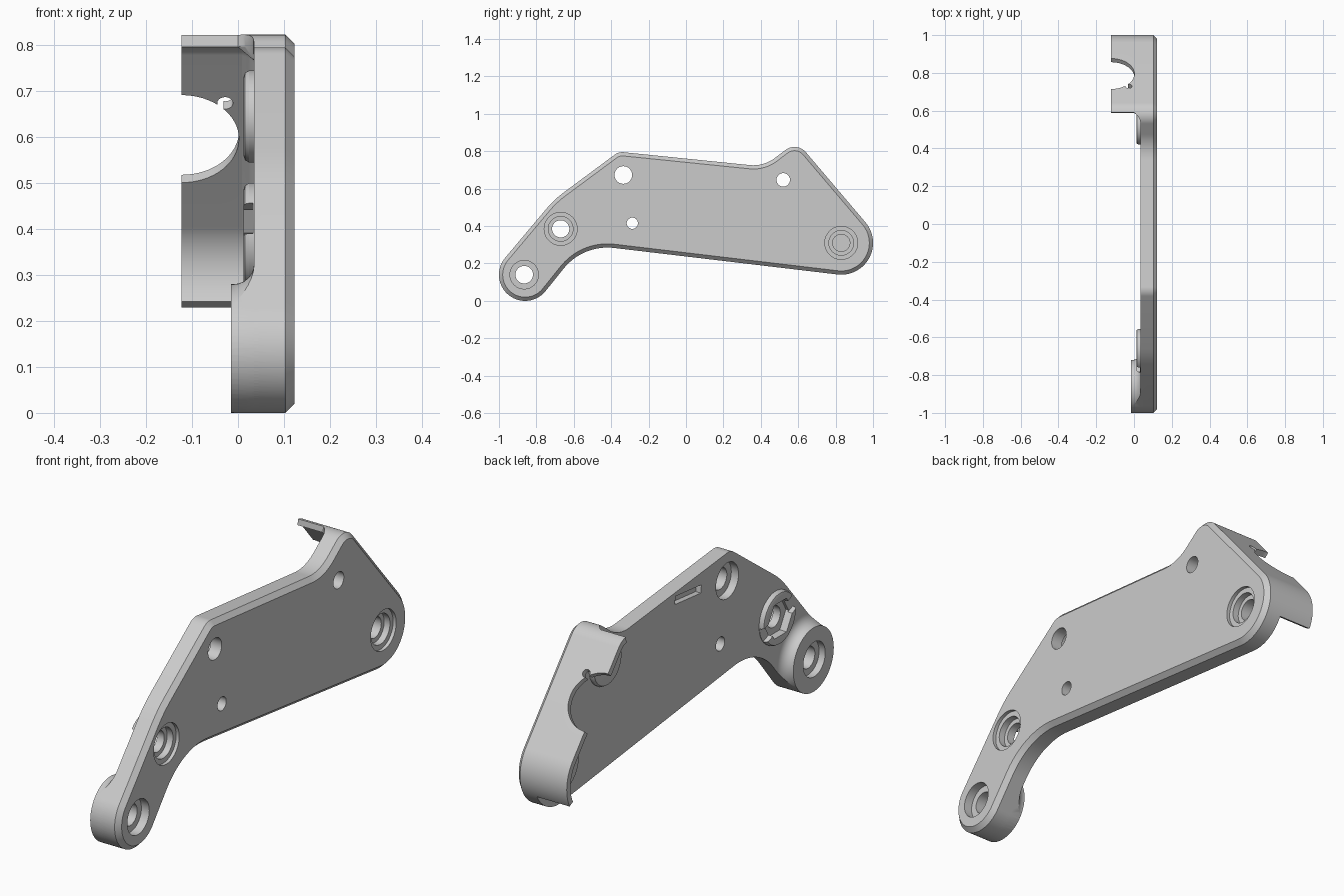
import bpy, bmesh, math
from mathutils import Matrix, Vector

if "Cube" in bpy.data.objects:
    bpy.data.objects.remove(bpy.data.objects["Cube"])

# One grey material
grey = bpy.data.materials.new("plain grey")
grey.use_nodes = True
grey.diffuse_color = (0.6, 0.6, 0.6, 1)
grey.node_tree.nodes["Principled BSDF"].inputs["Base Color"].default_value = (0.6, 0.6, 0.6, 1)

INNER, OUTER, CHAMFER, REACH = 0.035, 0.123, 0.02, -0.123


def make(name, bm):
    bmesh.ops.recalc_face_normals(bm, faces=bm.faces)
    mesh = bpy.data.meshes.new(name)
    bm.to_mesh(mesh)
    bm.free()
    obj = bpy.data.objects.new(name, mesh)
    bpy.context.collection.objects.link(obj)
    mesh.materials.append(grey)
    return obj


def loft(name, rings):
    """Skin closed rings of points and cap both ends."""
    bm = bmesh.new()
    loops = [[bm.verts.new(p) for p in ring] for ring in rings]
    n = len(loops[0])
    for a, b in zip(loops, loops[1:]):
        for i in range(n):
            j = (i + 1) % n
            bm.faces.new((a[i], a[j], b[j], b[i]))
    bm.faces.new(loops[0])
    bm.faces.new(loops[-1])
    return make(name, bm)


def lathe(name, y, z, profile, sides=64, turn=0):
    """Turned shape around an axis along x; profile is (radius, x)."""
    angles = [turn + math.tau * i / sides for i in range(sides)]
    return loft(name, [[(x, y + r * math.cos(a), z + r * math.sin(a)) for a in angles]
                       for r, x in profile])


def box(name, centre, size, tilt):
    bm = bmesh.new()
    bmesh.ops.create_cube(bm, size=1, matrix=Matrix.Translation(centre)
                          @ Matrix.Rotation(tilt, 4, 'X') @ Matrix.Diagonal((*size, 1)))
    return make(name, bm)


def combine(target, tool, operation):
    mod = target.modifiers.new(operation, 'BOOLEAN')
    mod.operation, mod.object, mod.solver = operation, tool, 'EXACT'
    bpy.context.view_layer.objects.active = target
    bpy.ops.object.modifier_apply(modifier=mod.name)
    bpy.data.objects.remove(tool)


def belt(circles):
    """Outline of arcs joined by tangent lines; negative radius is concave."""
    n = len(circles)
    normals = []
    for i in range(n):
        (y0, z0, r0), (y1, z1, r1) = circles[i], circles[(i + 1) % n]
        dy, dz = y1 - y0, z1 - z0
        normals.append(math.atan2(dz, dy) - math.acos((r0 - r1) / math.hypot(dy, dz)))
    points = []
    for i, (y, z, r) in enumerate(circles):
        start, span = normals[i - 1], normals[i] - normals[i - 1]
        span = span % math.tau if r > 0 else -((-span) % math.tau)
        steps = max(2, round(abs(span) / math.radians(3)))
        for k in range(steps + 1):
            a = start + span * k / steps
            out = Vector((0, math.cos(a), math.sin(a)))
            points.append((Vector((0, y, z)) + out * r, out))
    return points


def ring(points, x, inset=0):
    return [p - n * inset + Vector((x, 0, 0)) for p, n in points]


outline = belt([(-.86, .14, .14), (-.42, -.015, -.3), (.83, .31, .17),
                (.58, .743, .08), (.36, .915, -.19), (-.34, .725, .07),
                (-.36, .175, .5)])

# Plate with a chamfer on its outer face
plate = loft("bracket", [ring(outline, INNER), ring(outline, OUTER - CHAMFER),
                         ring(outline, OUTER, CHAMFER)])

# Rear flange following the edge, with a fillet into the plate
wall = 0.026


def section(point, normal, shape):
    return [point - normal * d + Vector((x, 0, 0)) for d, x in shape]


fillet = [(wall + .035 * (1 - math.sin(a)), .035 * (1 - math.cos(a)))
          for a in [math.radians(15 * k) for k in range(6, -1, -1)]]
profile = [(0, INNER), (0, REACH), (wall, REACH)] + fillet[::-1][-1:] \
    + [(wall + .035 * (1 - math.cos(math.radians(15 * k))),
        .035 * math.sin(math.radians(15 * k))) for k in range(1, 7)]
edge = [(p, n) for p, n in outline if p.y > .588 and p.z > .225]
flange = loft("flange", [section(p, n, profile) for p, n in edge])

# Round window and small hole, square to the sloping wall
slope = Vector((0, .756, .655))
aim = slope.to_track_quat('Z', 'Y').to_matrix().to_4x4()
for centre, radius in [((REACH, .795, .613), .125), ((-.028, .728, .69), .017)]:
    bm = bmesh.new()
    bmesh.ops.create_cone(bm, cap_ends=True, segments=64, radius1=radius, radius2=radius,
                          depth=.15, matrix=Matrix.Translation(centre) @ aim)
    combine(flange, make("window_cutter", bm), 'DIFFERENCE')
combine(plate, flange, 'UNION')

# Curved gusset running out from the flange along the top edge
run = [(p, n) for p, n in outline if .535 < p.y < .597 and p.z > .7]
gusset = []
for p, n in run:
    x = INNER - .001 - .034 * min(1, max(0, (p.y - .535) / .055)) ** 2
    gusset.append(section(p, n, [(0, INNER), (0, x), (wall, x), (wall + .03, INNER)]))
combine(plate, loft("gusset", gusset), 'UNION')

# Front boss: flared cylinder trimmed to the plate outline
flare = [(.14, -.015)] + [(.14 + .045 * (1 - math.cos(a)), -.01 + .045 * math.sin(a))
                          for a in [math.radians(15 * k) for k in range(7)]]
boss = lathe("front_boss", -.86, .14, flare + [(.185, .05)])
combine(boss, loft("trim", [ring(outline, -.1), ring(outline, .045)]), 'INTERSECT')
combine(plate, boss, 'UNION')

# Low rounded bosses on the inner face
for y, z, r in [(-.67, .385, .115), (.52, .645, .1), (.83, .31, .115)]:
    pad = [(r - .015, .012), (r - .005, .015), (r, .024), (r, .05)]
    combine(plate, lathe("pad", y, z, pad), 'UNION')

# Hexagonal nut seat with side gaps, and a shallow slot
combine(plate, lathe("nut_cutter", -.67, .385, [(.085, -.1), (.085, .045)], 6), 'DIFFERENCE')
combine(plate, box("gap_cutter", (-.032, -.67, .385), (.13, .3, .07), -.36), 'DIFFERENCE')
combine(plate, box("slot_cutter", (.03, -.065, .715), (.06, .18, .035), .1), 'DIFFERENCE')

# Bolt holes: (y, z, radius)
for y, z, r in [(-.865, .14, .047), (-.67, .385, .046), (-.335, .673, .047),
                (-.287, .415, .03), (.52, .647, .036), (.83, .31, .046)]:
    combine(plate, lathe("hole_cutter", y, z, [(r, -.1), (r, .2)]), 'DIFFERENCE')

# Counterbores: (y, z, radius, from x, to x)
for y, z, r, a, b in [(-.865, .14, .076, .085, .2), (-.865, .14, .076, -.1, .015),
                      (-.67, .385, .088, .108, .2), (-.67, .385, .066, .08, .2),
                      (.83, .31, .088, .108, .2), (.83, .31, .066, .08, .2),
                      (-.335, .673, .078, -.1, .07)]:
    combine(plate, lathe("counterbore_cutter", y, z, [(r, a), (r, b)]), 'DIFFERENCE')

# Smooth the round walls and keep the edges crisp
bpy.ops.object.select_all(action='DESELECT')
plate.select_set(True)
bpy.context.view_layer.objects.active = plate
bpy.ops.object.shade_smooth_by_angle(angle=math.radians(25))
